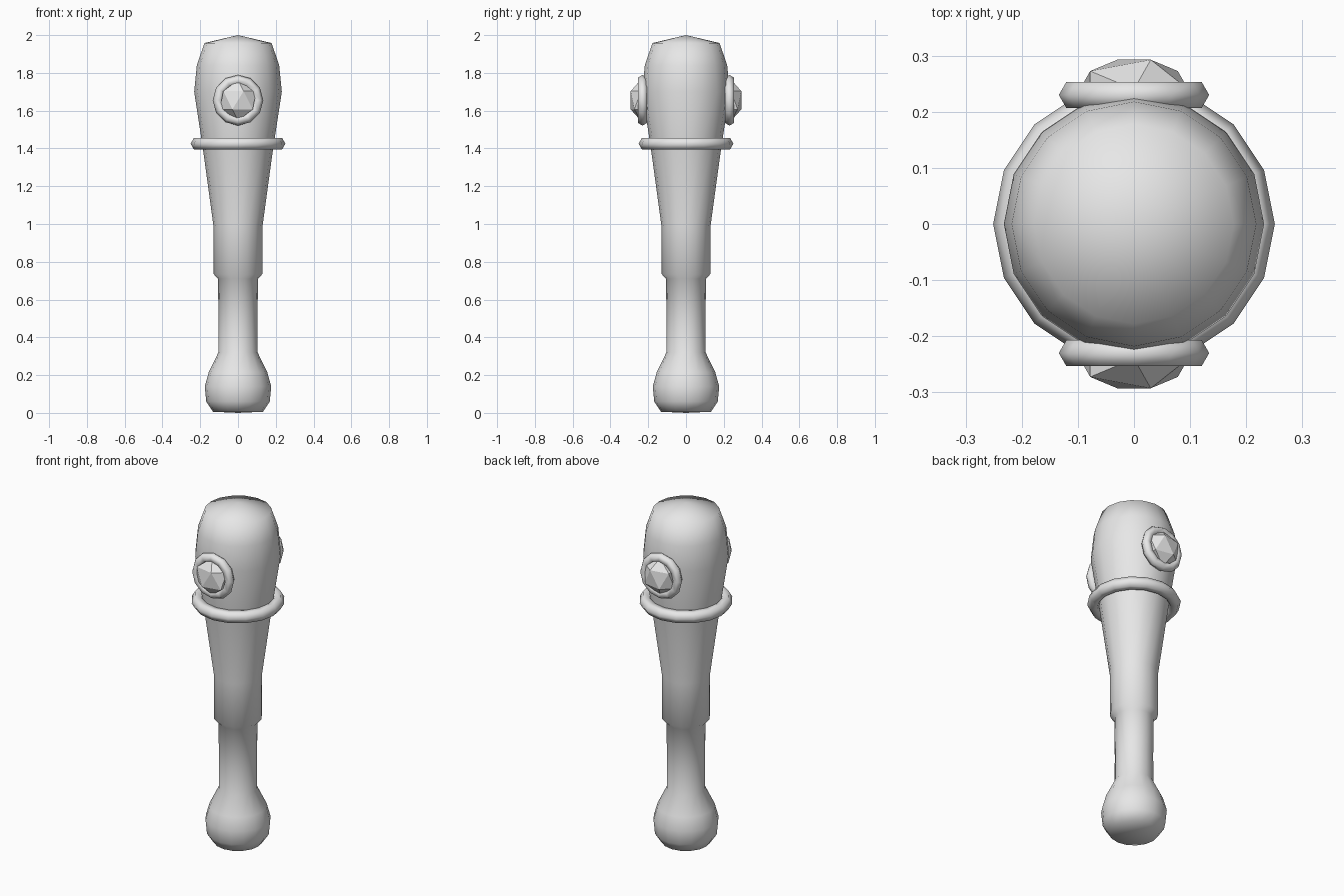
import bpy, bmesh
from math import cos, sin, pi
from mathutils import Matrix

cube = bpy.data.objects.get("Cube")
if cube:
    bpy.data.objects.remove(cube, do_unlink=True)

GREY = (0.8, 0.8, 0.8, 1)
grey = bpy.data.materials.new("plain_grey")
grey.use_nodes = True
grey.diffuse_color = GREY
grey.node_tree.nodes["Principled BSDF"].inputs["Base Color"].default_value = GREY


def finish(name, bm, smooth=True):
    """Turn a bmesh into a named object with the shared material."""
    bmesh.ops.recalc_face_normals(bm, faces=bm.faces)
    for f in bm.faces:
        f.smooth = smooth
    mesh = bpy.data.meshes.new(name)
    bm.to_mesh(mesh)
    bm.free()
    mesh.materials.append(grey)
    obj = bpy.data.objects.new(name, mesh)
    bpy.context.collection.objects.link(obj)
    return obj


def lathe(name, profile, sides=16):
    """Revolve (radius, height) points about z; both ends close at a point."""
    bm = bmesh.new()
    rings = [[bm.verts.new((r * cos(2 * pi * i / sides), r * sin(2 * pi * i / sides), z))
              for i in range(sides)] for r, z in profile[1:-1]]
    ends = [bm.verts.new((0, 0, profile[k][1])) for k in (0, -1)]
    for i in range(sides):
        j = (i + 1) % sides
        for a, b in zip(rings, rings[1:]):
            bm.faces.new((a[i], a[j], b[j], b[i]))
        bm.faces.new((ends[0], rings[0][j], rings[0][i]))
        bm.faces.new((ends[1], rings[-1][i], rings[-1][j]))
    return finish(name, bm)


def torus(name, major, minor, sides, matrix, section=6):
    """Ring with a hexagonal section, placed by a matrix."""
    bm = bmesh.new()
    loops = []
    for i in range(sides):
        a = 2 * pi * i / sides
        loop = []
        for k in range(section):
            t = 2 * pi * k / section
            r = major + minor * cos(t)
            loop.append(bm.verts.new((r * cos(a), r * sin(a), minor * sin(t))))
        loops.append(loop)
    for i in range(sides):
        a, b = loops[i], loops[(i + 1) % sides]
        for k in range(section):
            m = (k + 1) % section
            bm.faces.new((a[k], b[k], b[m], a[m]))
    bm.transform(matrix)
    return finish(name, bm)


# Club body: pommel, grip, stepped shaft and swollen head
lathe("club_body", [
    (0, 0), (0.132, 0.006), (0.168, 0.06), (0.176, 0.14), (0.155, 0.215),
    (0.104, 0.32), (0.103, 0.48), (0.106, 0.71), (0.129, 0.735), (0.13, 0.99),
    (0.186, 1.4), (0.232, 1.7), (0.218, 1.84), (0.178, 1.958), (0, 2)])

# Collar band under the head
torus("collar_band", 0.216, 0.035, 16, Matrix.Translation((0, 0, 1.425)))

# Gem and its setting on the front and back
GEM_Z = 1.655
for side, y in (("front", -1), ("back", 1)):
    torus(side + "_gem_setting", 0.107, 0.027, 12,
          Matrix.Translation((0, y * 0.23, GEM_Z)) @ Matrix.Rotation(pi / 2, 4, "X"))
    bm = bmesh.new()
    bmesh.ops.create_icosphere(bm, subdivisions=1, radius=1)
    bm.transform(Matrix.Translation((0, y * 0.24, GEM_Z)) @ Matrix.Diagonal((0.108, 0.062, 0.108, 1)))
    finish(side + "_gem", bm, smooth=False)
